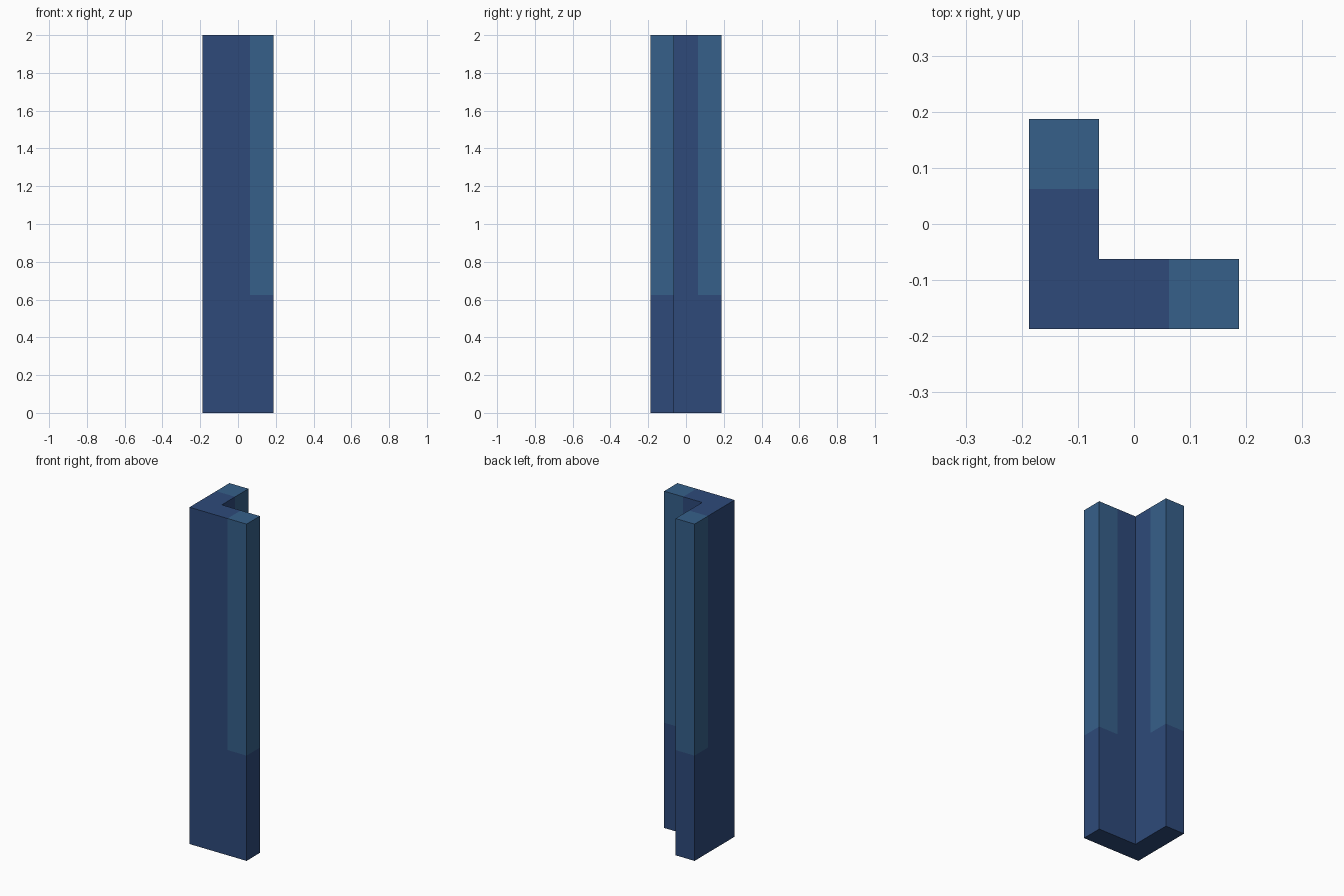
import bpy, bmesh
from mathutils import Vector

if "Cube" in bpy.data.objects:
    bpy.data.objects.remove(bpy.data.objects["Cube"])

OUT, IN, STRIP, SPLIT, HEIGHT = 0.1875, -0.0625, 0.0625, 0.625, 2.0


def material(name, rgb):
    m = bpy.data.materials.new(name)
    m.diffuse_color = (*rgb, 1.0)
    m.use_nodes = True
    m.node_tree.nodes["Principled BSDF"].inputs["Base Color"].default_value = m.diffuse_color
    return m


# L-shaped profile, extruded to full height
bm = bmesh.new()
outline = [(-OUT, -OUT), (OUT, -OUT), (OUT, IN), (IN, IN), (IN, OUT), (-OUT, OUT)]
base = bm.faces.new([bm.verts.new((x, y, 0)) for x, y in outline])
extruded = bmesh.ops.extrude_face_region(bm, geom=[base], use_keep_orig=True)["geom"]
top_verts = [g for g in extruded if isinstance(g, bmesh.types.BMVert)]
bmesh.ops.translate(bm, verts=top_verts, vec=(0, 0, HEIGHT))

# Cuts that separate the lighter edge strips
for axis, pos in enumerate((STRIP, STRIP, SPLIT)):
    normal = Vector((0, 0, 0))
    normal[axis] = 1
    bmesh.ops.bisect_plane(bm, geom=bm.verts[:] + bm.edges[:] + bm.faces[:],
                           plane_co=normal * pos, plane_no=normal)
bmesh.ops.recalc_face_normals(bm, faces=bm.faces[:])

# Lighter colour on the upper part of both leg ends
for f in bm.faces:
    c = f.calc_center_median()
    f.material_index = int(c.z > SPLIT and max(c.x, c.y) > STRIP)

mesh = bpy.data.meshes.new("corner_post")
bm.to_mesh(mesh)
bm.free()
mesh.materials.append(material("navy blue", (0.0273, 0.0685, 0.195)))
mesh.materials.append(material("steel blue", (0.0369, 0.117, 0.254)))
bpy.context.collection.objects.link(bpy.data.objects.new("corner_post", mesh))
